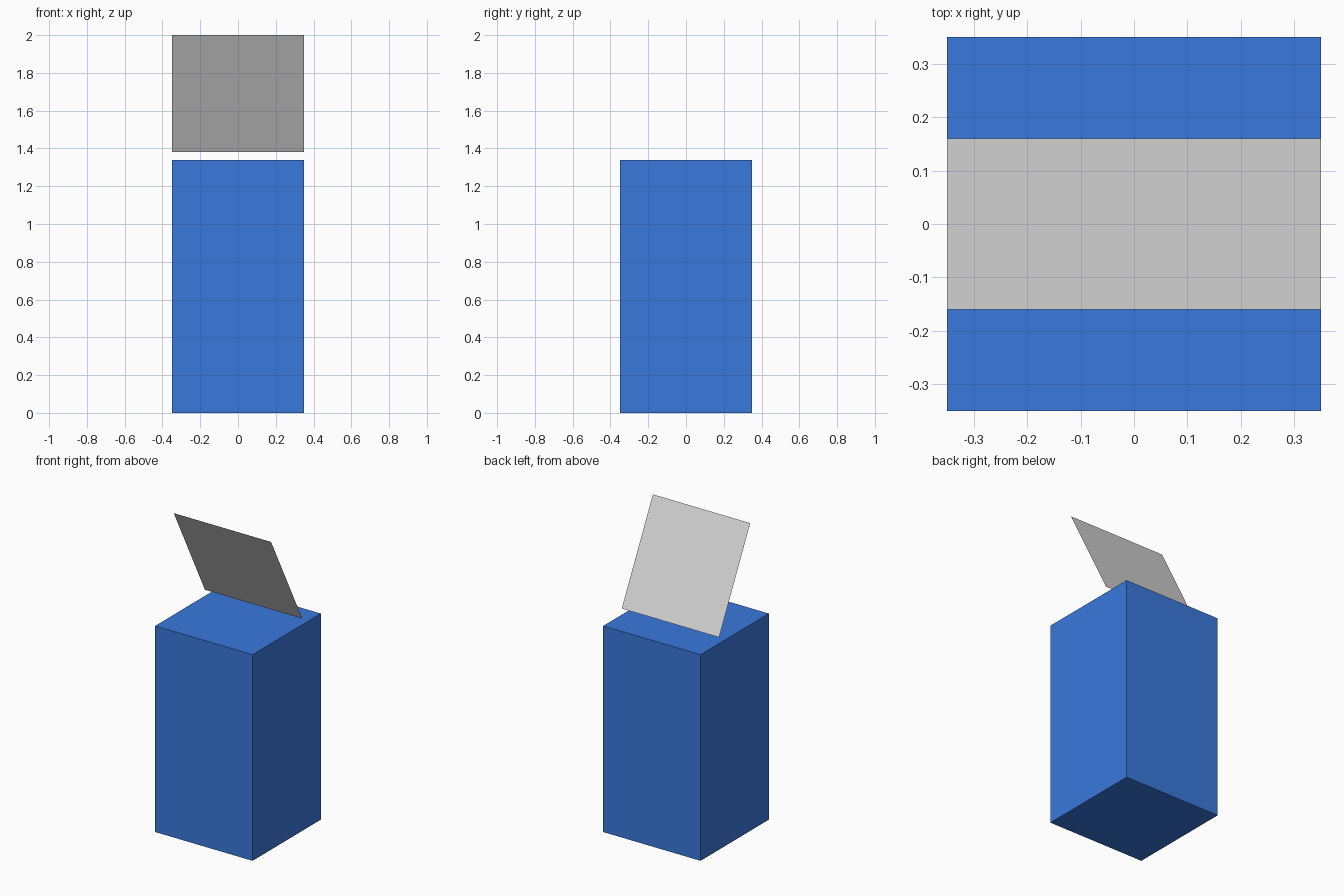
import bpy
import bmesh
from mathutils import Matrix, Vector

cube = bpy.data.objects.get("Cube")
if cube:
    bpy.data.objects.remove(cube, do_unlink=True)

WIDTH = 0.70
BODY_HEIGHT = 1.34


def make_material(name, rgb):
    mat = bpy.data.materials.new(name)
    mat.use_nodes = True
    color = (*rgb, 1.0)
    mat.diffuse_color = color
    mat.node_tree.nodes["Principled BSDF"].inputs["Base Color"].default_value = color
    return mat


def add_object(name, bm, mat):
    mesh = bpy.data.meshes.new(name)
    bm.to_mesh(mesh)
    bm.free()
    mesh.materials.append(mat)
    obj = bpy.data.objects.new(name, mesh)
    bpy.context.collection.objects.link(obj)
    return obj


blue = make_material("blue", (0.042, 0.19, 0.72))
light_grey = make_material("light grey", (0.69, 0.69, 0.69))

# Body: tall square box standing on the ground
bm = bmesh.new()
bmesh.ops.create_cube(bm, size=1.0)
bmesh.ops.scale(bm, vec=(WIDTH, WIDTH, BODY_HEIGHT), verts=bm.verts)
bmesh.ops.translate(bm, vec=(0, 0, BODY_HEIGHT / 2), verts=bm.verts)
add_object("body", bm, blue)

# Lid: thin sheet floating above the body, its top edge leaning to the front
low = Vector((0, 0.16, 1.38))
high = Vector((0, -0.16, 2.0))
slope = high - low
side = Vector((1, 0, 0))
along = slope.normalized()
normal = along.cross(side)
if normal.z < 0:
    normal.negate()
bm = bmesh.new()
bmesh.ops.create_grid(bm, x_segments=1, y_segments=1, size=0.5)
bmesh.ops.scale(bm, vec=(WIDTH, slope.length, 1), verts=bm.verts)
turn = Matrix((side, along, normal)).transposed().to_4x4()
bmesh.ops.transform(bm, matrix=Matrix.Translation((low + high) / 2) @ turn, verts=bm.verts)
bm.normal_update()
if bm.faces[:][0].normal.z < 0:
    bmesh.ops.reverse_faces(bm, faces=bm.faces)
add_object("lid", bm, light_grey)
